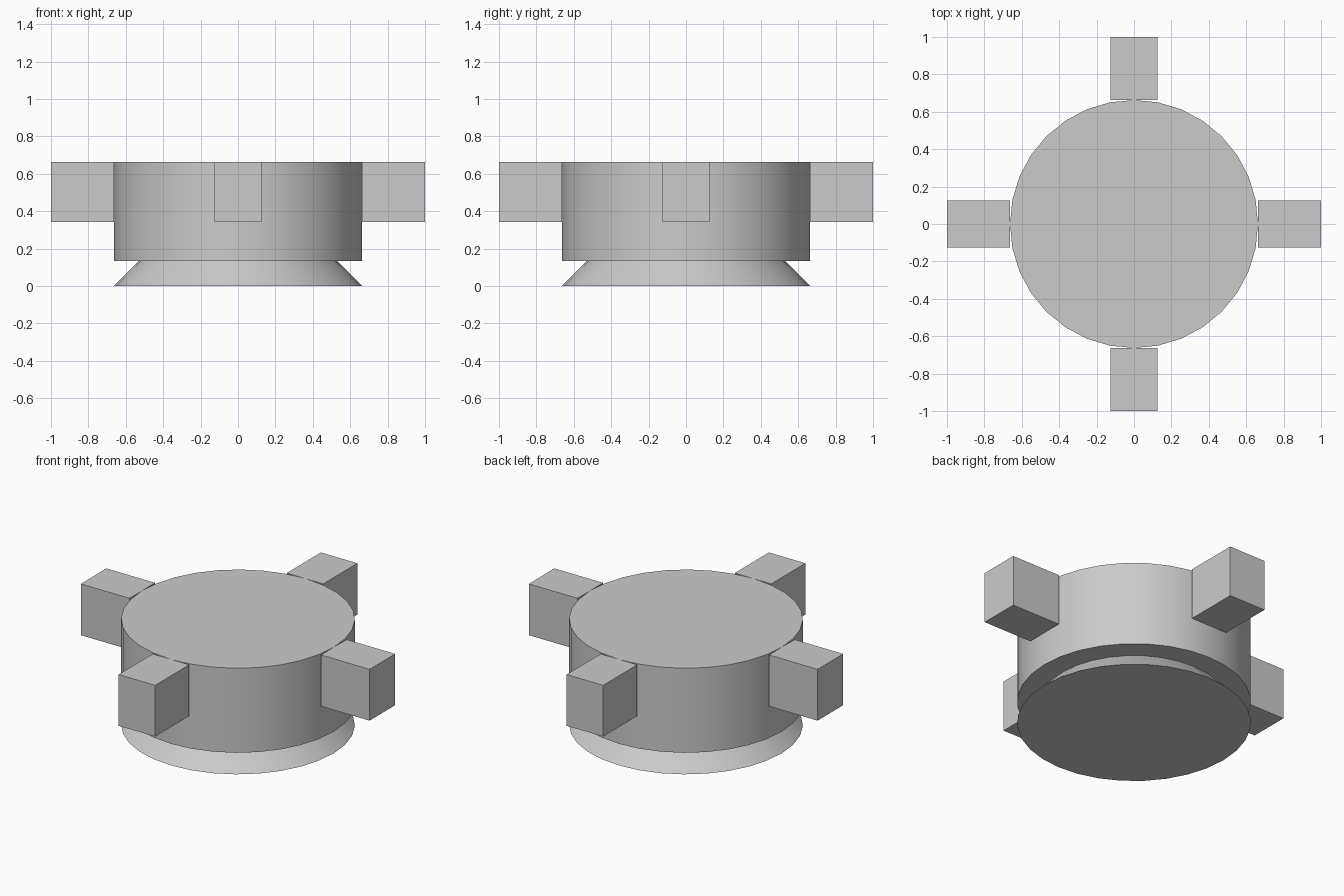
import bpy
from math import cos, sin, pi

cube = bpy.data.objects.get("Cube")
if cube:
    bpy.data.objects.remove(cube, do_unlink=True)

RADIUS, TOP, BODY_BOTTOM = 0.663, 0.664, 0.135
BLOCK_BOTTOM, BLOCK_WIDTH = 0.343, 0.253

# Single plain grey
grey = bpy.data.materials.new("light grey")
grey.use_nodes = True
colour = (0.6, 0.6, 0.6, 1)
grey.diffuse_color = colour
grey.node_tree.nodes["Principled BSDF"].inputs["Base Color"].default_value = colour


def finish(name):
    obj = bpy.context.object
    obj.name = name
    obj.data.materials.append(grey)
    return obj


def round_part(name, r_bottom, r_top, z0, z1):
    bpy.ops.mesh.primitive_cone_add(vertices=32, radius1=r_bottom, radius2=r_top,
                                    depth=z1 - z0, location=(0, 0, (z0 + z1) / 2))
    obj = finish(name)
    bpy.ops.object.shade_smooth_by_angle(angle=pi / 6)
    return obj


# Drum and the flared foot below it
round_part("drum", RADIUS, RADIUS, BODY_BOTTOM, TOP)
round_part("flared_foot", RADIUS, RADIUS - BODY_BOTTOM, 0, BODY_BOTTOM)

# Four blocks around the drum, level with its top
for i, side in enumerate(("left", "back", "right", "front")):
    a = i * pi / 2
    mid = (1 + RADIUS) / 2
    bpy.ops.mesh.primitive_cube_add(
        size=1, location=(mid * cos(a), mid * sin(a), (TOP + BLOCK_BOTTOM) / 2),
        rotation=(0, 0, a))
    block = finish(side + "_block")
    block.scale = (1 - RADIUS, BLOCK_WIDTH, TOP - BLOCK_BOTTOM)
